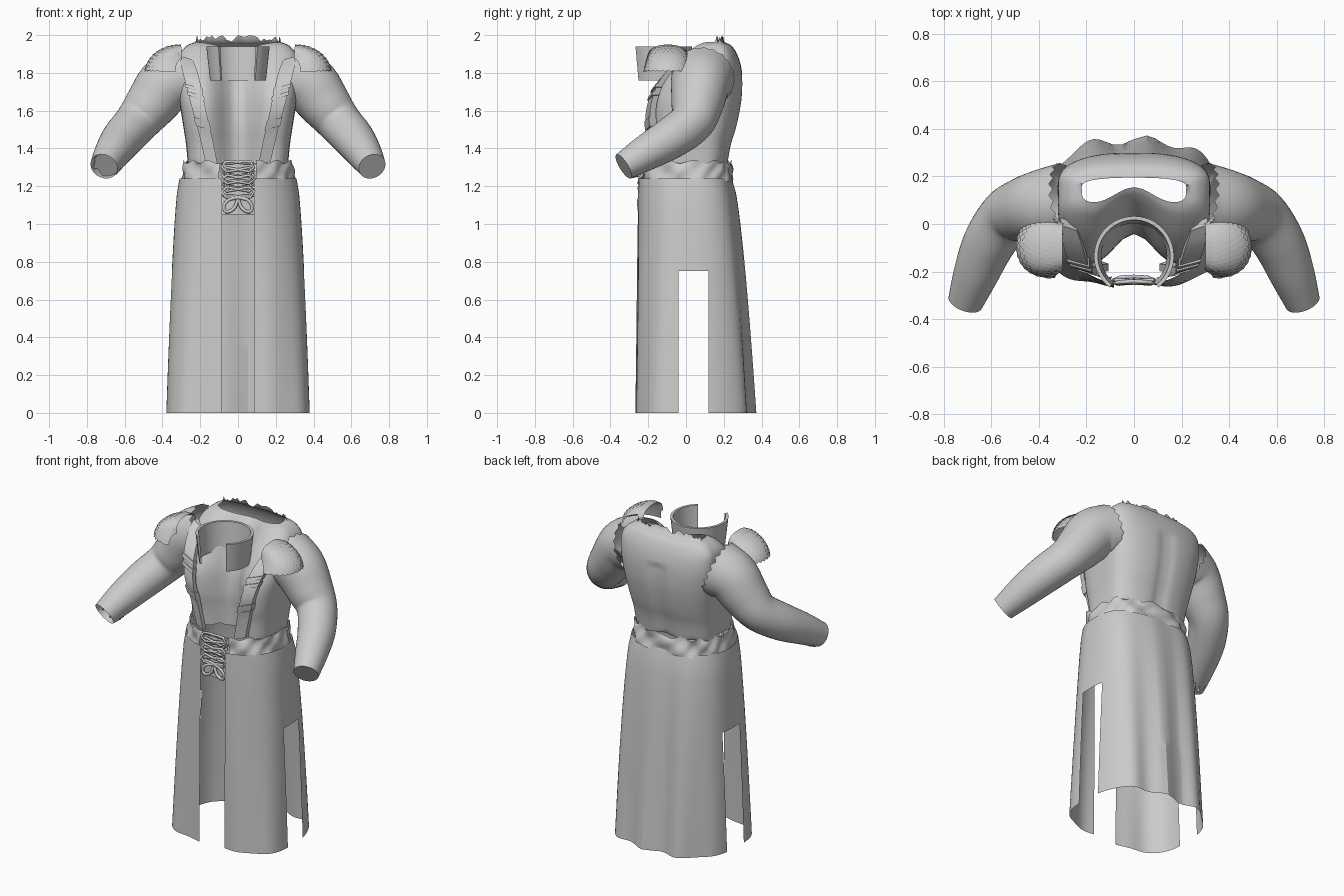
import bpy, bmesh, math, random
from mathutils import Vector

random.seed(4)
if "Cube" in bpy.data.objects:
    bpy.data.objects.remove(bpy.data.objects["Cube"])

grey = bpy.data.materials.new("plain grey")
grey.use_nodes = True
grey.diffuse_color = (0.6, 0.6, 0.6, 1)
grey.node_tree.nodes["Principled BSDF"].inputs["Base Color"].default_value = (0.6, 0.6, 0.6, 1)


def finish(name, bm, angle=40):
    bmesh.ops.recalc_face_normals(bm, faces=bm.faces)
    mesh = bpy.data.meshes.new(name)
    bm.to_mesh(mesh)
    bm.free()
    mesh.materials.append(grey)
    ob = bpy.data.objects.new(name, mesh)
    bpy.context.collection.objects.link(ob)
    bpy.ops.object.select_all(action='DESELECT')
    bpy.context.view_layer.objects.active = ob
    ob.select_set(True)
    bpy.ops.object.shade_smooth_by_angle(angle=math.radians(angle))


def loft(bm, rings, closed=True):
    rows = [[bm.verts.new(p) for p in r] for r in rings]
    for a, b in zip(rows, rows[1:]):
        n = len(a)
        for i in range(n if closed else n - 1):
            j = (i + 1) % n
            bm.faces.new((a[i], a[j], b[j], b[i]))
    return rows


def spline(keys, steps):
    """Smooth interpolation through rows of values."""
    out = []
    for i in range(len(keys) - 1):
        p = [keys[max(0, min(len(keys) - 1, i + k))] for k in (-1, 0, 1, 2)]
        for s in range(steps):
            t = s / steps
            out.append([b + 0.5 * t * (c - a + t * (2*a - 5*b + 4*c - d + t * (3*(b - c) + d - a)))
                        for a, b, c, d in zip(*p)])
    return out + [list(keys[-1])]


def power(v, p):
    return math.copysign(abs(v) ** p, v)


def bump(x, w):
    return math.exp(-(x / w) ** 2)


# Torso: open shell, full chest sides, recessed centre, groove down the back, torn neck
TORSO = [(1.31, .265, -.04, -.18, .22), (1.42, .275, -.04, -.185, .24),
         (1.52, .29, -.04, -.20, .27), (1.65, .31, -.015, -.195, .295),
         (1.76, .32, .035, -.14, .30), (1.84, .32, .075, -.08, .29),
         (1.90, .31, .105, -.02, .27), (1.945, .27, .135, .03, .24), (1.965, .22, .155, .07, .195)]
N = 64
profile = spline(TORSO, 4)
rings = []
for k, (z, hw, yc, ys, yb) in enumerate(profile):
    ring = []
    for i in range(N):
        a = 2 * math.pi * i / N
        x = hw * power(math.cos(a), .8)
        mid = .5 * yb + .5 * max(yc, ys) - .02
        s = math.sin(a)
        if s < 0:
            y = mid + (ys - mid) * (-s) ** .42 + (yc - ys) * bump(x, .115)
        else:
            y = mid + (yb - mid) * s ** .75 - .02 * bump(x, .035) * (z < 1.8)
        # the neckline dips at the front
        dz = -.04 * bump(x, .13) * max(0, (z - 1.8) / .165) if s < 0 else 0
        if k == len(profile) - 1 and s > 0:
            dz = .035 * random.random()
        elif k == 0:
            dz = .02 * random.random()
        ring.append((x, y, z + dz))
    rings.append(ring)
bm = bmesh.new()
loft(bm, rings)
finish("torso", bm, 60)

# Arms: swept rounds with a ragged shoulder seam
ARM = [(.29, .09, 1.775, .168), (.38, .075, 1.735, .156), (.46, .06, 1.635, .138),
       (.535, .03, 1.54, .118), (.61, -.08, 1.455, .11), (.665, -.21, 1.378, .095),
       (.71, -.33, 1.305, .074)]
for side, label in ((1, "left"), (-1, "right")):
    path = spline(ARM, 5)
    rings = []
    for k, (x, y, z, r) in enumerate(path):
        c = Vector((x, y, z))
        lo, hi = path[max(0, k - 1)], path[min(len(path) - 1, k + 1)]
        d = (Vector(hi[:3]) - Vector(lo[:3])).normalized()
        u = d.cross(Vector((0, 1, .3))).normalized()
        v = d.cross(u)
        ring = []
        for i in range(40):
            a = 2 * math.pi * i / 40
            p = c + r * (math.cos(a) * u + math.sin(a) * v)
            if k == 0:
                p += d * (.018 * (i % 2) - .01)
            ring.append((p.x * side, p.y, p.z))
        rings.append(ring)
    bm = bmesh.new()
    rows = loft(bm, rings)
    end = bm.faces.new(rows[-1])
    if side < 0:
        # torn hollow wrist
        bmesh.ops.inset_region(bm, faces=[end], thickness=.006)
        for v in end.verts:
            v.co += Vector((.04, .09, .03)) * random.uniform(.5, 1)
        for v in rows[-1]:
            v.co += Vector((-.1, -.2, -.1)) * random.uniform(0, .12)
    finish(label + "_arm", bm, 50)

# Shoulder pads: curved shells covered with rows of small pointed scales
for side, label in ((1, "left"), (-1, "right")):
    def pad(u, v, lift=0):
        across = math.pi * (.02 + .96 * u)
        down = math.radians(88 - 84 * v)
        k = 1 + lift
        return Vector((side * (.295 + .195 * k * math.cos(down) * math.sin(across) ** .6),
                       -.095 - .13 * k * math.cos(across) * (.75 + .25 * v),
                       1.8 + .15 * k * math.sin(down) * math.sin(across) ** .25))
    bm = bmesh.new()
    loft(bm, [[pad(i / 24, j / 10) for i in range(25)] for j in range(11)], False)
    for j in range(9):
        for i in range(14):
            u = (i + .5 * (j % 2)) / 14
            u2, um = min(1, u + 1 / 14), min(1, u + .5 / 14)
            v = .1 + j * .1
            pts = [pad(u, v, .005), pad(um, v - .05, .005), pad(u2, v, .005),
                   pad(u2, v + .07, .03), pad(um, v + .12, .04), pad(u, v + .07, .03)]
            bm.faces.new([bm.verts.new(p) for p in pts])
    finish(label + "_shoulder_pad", bm, 30)

# Stand-up collar, open at the front
bm = bmesh.new()
rings = []
for r, z in ((.138, 1.76), (.148, 1.76), (.168, 1.94), (.152, 1.94), (.138, 1.76)):
    rings.append([(r * math.sin(a), -.135 - r * math.cos(a), z)
                  for a in [math.radians(38 + 284 * i / 48) for i in range(49)]])
rows = loft(bm, rings, False)
for e in (0, -1):
    bm.faces.new([row[e] for row in rows[:4]])
bmesh.ops.remove_doubles(bm, verts=bm.verts, dist=1e-5)
finish("collar", bm)

# Suspenders with cross bands
STRAP = [(.275, -.01, 1.88, .035), (.258, -.085, 1.82, .042), (.235, -.155, 1.73, .042),
         (.205, -.195, 1.6, .038), (.17, -.185, 1.46, .035), (.14, -.18, 1.32, .033)]
for side, label in ((1, "left"), (-1, "right")):
    path = spline(STRAP, 6)
    bm = bmesh.new()

    def strip(part, grow, lift):
        rings = []
        for x, y, z, w in part:
            w += grow
            rings.append([(side * (x + dx * w), y + dy + dx * .012, z + dx * w * .3)
                          for dx, dy in ((-1, .025), (-1, -lift), (0, -lift), (1, -lift), (1, .025))])
        rows = loft(bm, rings)
        bm.faces.new(rows[0])
        bm.faces.new(rows[-1])
    strip(path, 0, .006)
    for k in (12, 14, 20, 21):
        strip(path[k:k + 2], .005, .014)
    finish(label + "_suspender", bm, 35)

# Wrinkled waistband
bm = bmesh.new()
rings = []
for j in range(9):
    t = j / 8
    ring = []
    for i in range(97):
        a = math.radians(-90 + 17 + 326 * i / 96)
        p = .75 if math.sin(a) > 0 else .9
        w = .007 * math.sin(7 * a + 4 * t) + .004 * math.sin(15 * a - 6 * t)
        ring.append(((.3 - .015 * t + w) * power(math.cos(a), p),
                     (.25 - .015 * t + w) * power(math.sin(a), p),
                     1.225 + .105 * t + (.01 * math.sin(14 * a) if j == 8 else 0)))
    rings.append(ring)
loft(bm, rings, False)
finish("waistband", bm, 60)

# Long pleated skirt, rounder at the waist, split at the front and at both sides
bm = bmesh.new()
rings = []
for j in range(17):
    t = 1 - j / 16
    hw = .31 + .07 * t ** .6
    yf, yb = -.258 - .01 * t, .24 + .113 * t ** .6
    ring = []
    for i in range(96):
        a = 2 * math.pi * i / 96
        s = math.sin(a)
        p = .72 if s > 0 else .96 - .26 * t
        x = hw * power(math.cos(a), p)
        fold = (.003 + .017 * t) * math.cos(2 * math.pi * (x - .05) / .23)
        if s > 0:
            y = (yb + fold) * s ** p
        else:
            y = (yf + .006 * t + .4 * fold) * abs(s) ** (p - .08)
        ring.append((x, y, 1.24 * (1 - t)))
    rings.append(ring)
loft(bm, rings)
for co, no in (((.085, 0, 0), (1, 0, 0)), ((-.085, 0, 0), (1, 0, 0)), ((0, -.04, 0), (0, 1, 0)),
               ((0, .12, 0), (0, 1, 0)), ((0, 0, .75), (0, 0, 1))):
    bmesh.ops.bisect_plane(bm, geom=bm.verts[:] + bm.edges[:] + bm.faces[:], plane_co=co, plane_no=no)
cut = []
for f in bm.faces:
    c = f.calc_center_median()
    if (abs(c.x) < .085 and c.y < 0) or (-.04 < c.y < .12 and c.z < .75):
        cut.append(f)
bmesh.ops.delete(bm, geom=cut, context='FACES')
finish("skirt", bm, 25)

# Lacing: a backing tongue, crossed cords and a bow
bm = bmesh.new()
loft(bm, [[(x, -.215 - .01 * math.cos(20 * x), z) for x in (-.085, -.04, 0, .04, .085)]
          for z in (1.05, 1.12, 1.2, 1.32)], False)
finish("lacing_tongue", bm)


def cord(name, points, radius):
    cu = bpy.data.curves.new(name, 'CURVE')
    cu.dimensions = '3D'
    cu.bevel_depth = radius
    cu.bevel_resolution = 1
    cu.resolution_u = 4
    sp = cu.splines.new('BEZIER')
    sp.bezier_points.add(len(points) - 1)
    for bp, p in zip(sp.bezier_points, points):
        bp.co = p
        bp.handle_left_type = bp.handle_right_type = 'AUTO'
    cu.materials.append(grey)
    bpy.context.collection.objects.link(bpy.data.objects.new(name, cu))


for side, label in ((1, "left"), (-1, "right")):
    cord(label + "_lace", [(side * (.085 if k % 2 else -.085), -.235 - .012 * (k % 3 == 1),
                            1.32 - .021 * k) for k in range(9)], .008)
    cord(label + "_bow_loop", [(0, -.24, 1.14), (side * .06, -.25, 1.12), (side * .07, -.245, 1.07),
                               (side * .03, -.245, 1.075), (0, -.24, 1.13)], .01)
